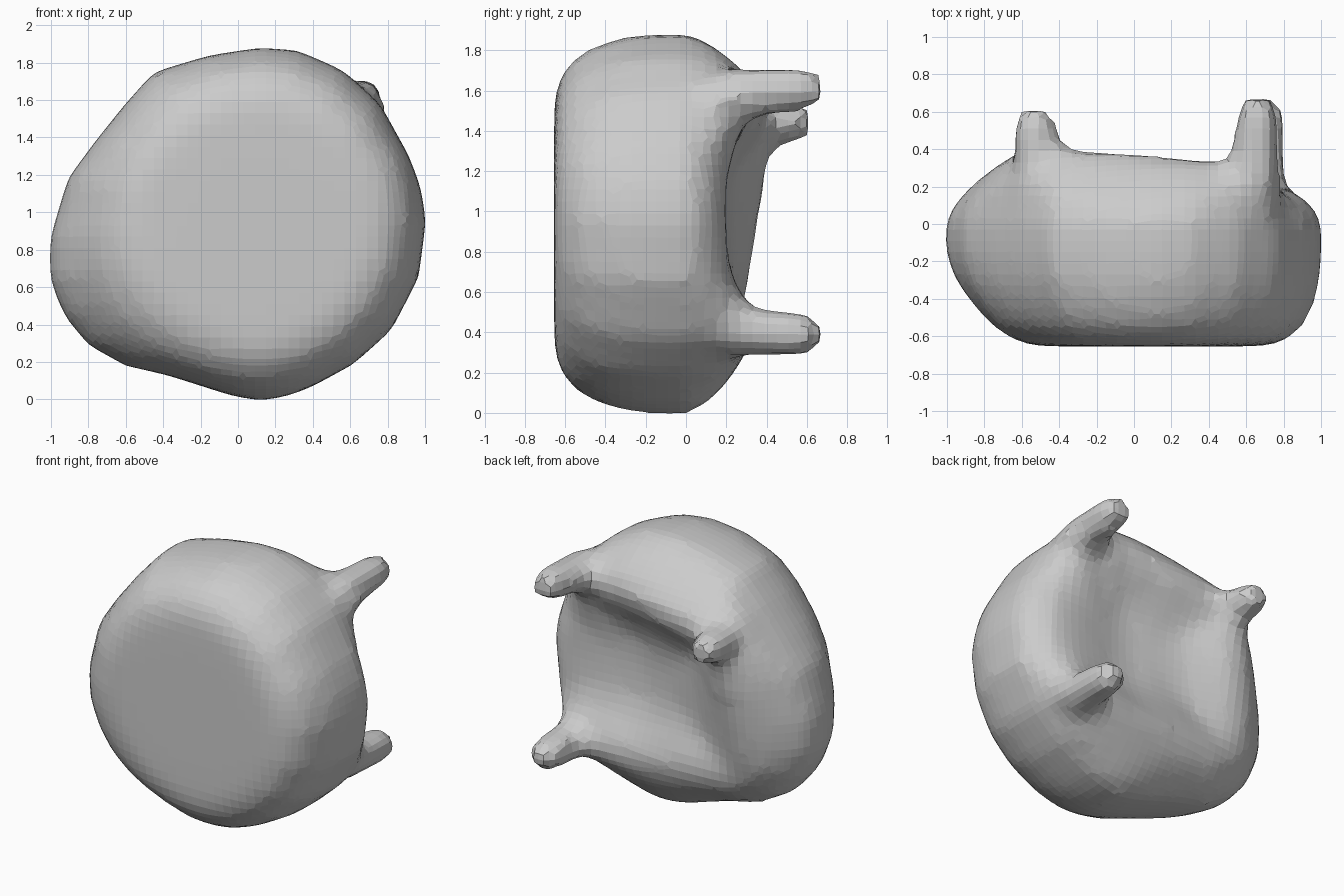
import bpy, bmesh, math
from mathutils import Vector

if "Cube" in bpy.data.objects:
    bpy.data.objects.remove(bpy.data.objects["Cube"])

# Silhouette of the body in x, z
OUTLINE = [(.12, -.005), (-.02, .015), (-.16, .06), (-.38, .13), (-.6, .18), (-.8, .29), (-.93, .45),
           (-1.005, .64), (-1.005, .86), (-.91, 1.18), (-.77, 1.37), (-.61, 1.57), (-.45, 1.75),
           (-.15, 1.84), (.12, 1.88), (.32, 1.865), (.56, 1.76), (.76, 1.58), (.92, 1.29),
           (.98, 1.12), (1.005, .95), (.965, .65), (.82, .37), (.62, .19), (.4, .07), (.26, .015)]
CENTRE = Vector((.07, .93))
FRONT_CENTRE = Vector((.1, .94))   # the front end is rounder than the silhouette
# Pegs: x, z, tip y
PEGS = [(.66, 1.605, .67), (.69, .39, .67), (-.53, 1.44, .61)]
# Ridges on the back: start, end, heights at both ends, width
RIDGES = [((-.53, 1.42), (-.62, .6), .25, .10, .27),
          ((-.53, 1.44), (.67, 1.61), .21, .15, .22),
          ((.71, .39), (-.5, .42), .16, .08, .22)]


def back_depth(p):
    """Depth of the dished back with its webs between pegs."""
    best = 0
    for a, b, ha, hb, w in RIDGES:
        a, b = Vector(a), Vector(b)
        t = max(0, min(1, (p - a).dot(b - a) / (b - a).length_squared))
        d = (p - a.lerp(b, t)).length
        best = max(best, (ha + (hb - ha) * t) * math.exp(-(d / w) ** 2))
    dish = .04 * math.exp(-((p.x - .25) / .22) ** 2 - ((p.y - 1) / .45) ** 2)
    return .2 - dish + best


def ring(bm, s, y, drop=None):
    verts = []
    # Blend from a near circle at the front to the lopsided silhouette
    blend = .85 * max(0, min(1, (-.2 - y) / .42)) if drop is None else 0
    for q in OUTLINE:
        d = Vector(q) - CENTRE
        p = CENTRE + d * s
        u = d.normalized()
        c = FRONT_CENTRE + Vector((u.x * .91, u.y * .935)) * s
        p = p.lerp(c, blend)
        yy = y if drop is None else back_depth(p) - drop
        verts.append(bm.verts.new((p.x, yy, p.y)))
    return verts


bm = bmesh.new()

# Rounded body: flat front, bulging side, dished back
front = [(.45, -.655), (.66, -.652), (.77, -.63), (.875, -.555), (.93, -.47), (.965, -.385),
         (.99, -.28), (1, -.15), (1, 0)]
back = [(.965, .13), (.91, .075), (.84, .03), (.77, .01), (.68, 0), (.56, 0), (.42, 0), (.28, 0), (.12, 0)]
rings = [ring(bm, s, y) for s, y in front] + [ring(bm, s, 0, drop) for s, drop in back]
n = len(OUTLINE)
for a, b in zip(rings, rings[1:]):
    for i in range(n):
        j = (i + 1) % n
        bm.faces.new((a[i], a[j], b[j], b[i]))
bm.faces.new(rings[0][::-1])
bm.faces.new(rings[-1])

# Three pegs with flared roots and blunt tips
for x, z, tip in PEGS:
    lean = Vector((CENTRE.x - x, CENTRE.y - z)).normalized()
    sections = []
    for y, r, shift in ((.0, .17, .12), (.22, .16, .06), (.36, .125, .02),
                        (tip - .09, .112, 0), (tip, .075, 0)):
        sections.append([bm.verts.new((x + lean.x * shift + r * 1.08 * math.cos(k * math.tau / 8), y,
                                       z + lean.y * shift + r * math.sin(k * math.tau / 8)))
                         for k in range(8)])
    for a, b in zip(sections, sections[1:]):
        for i in range(8):
            bm.faces.new((a[i], a[(i + 1) % 8], b[(i + 1) % 8], b[i]))
    bm.faces.new(sections[0])
    bm.faces.new(sections[-1])

# Orient every closed shell outward before fusing
bmesh.ops.recalc_face_normals(bm, faces=bm.faces[:])
mesh = bpy.data.meshes.new("pegged_body")
bm.to_mesh(mesh)
bm.free()
body = bpy.data.objects.new("pegged_body", mesh)
bpy.context.collection.objects.link(body)

# Fuse body and pegs into one faceted skin
fuse = body.modifiers.new("fuse", 'REMESH')
fuse.mode = 'VOXEL'
fuse.voxel_size = .06
relax = body.modifiers.new("relax", 'SMOOTH')
relax.factor = .5
relax.iterations = 2
